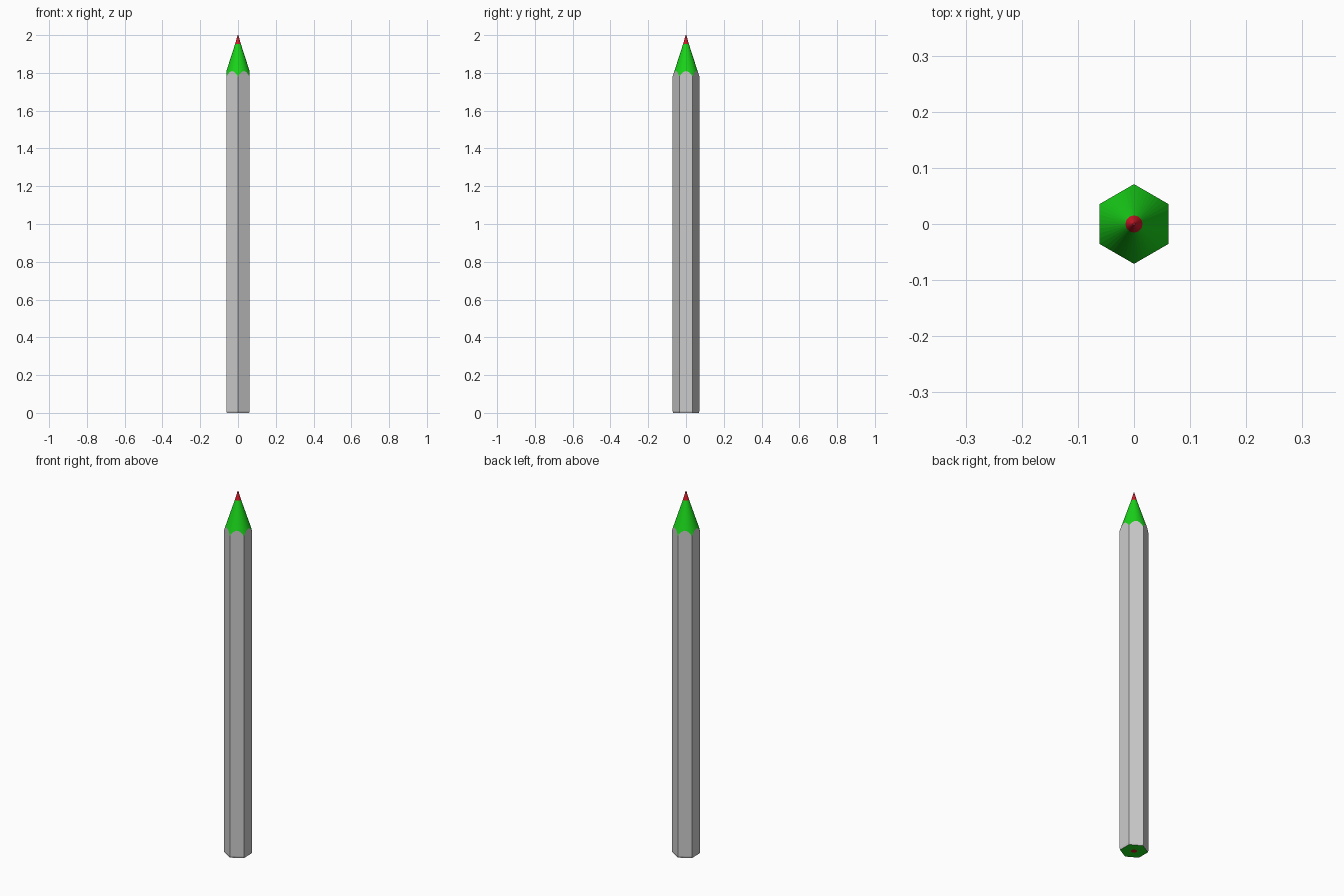
import bpy, bmesh, math

if "Cube" in bpy.data.objects:
    bpy.data.objects.remove(bpy.data.objects["Cube"])

SEG = 48            # divisible by 6, so hexagon corners land on vertices
FLAT = 0.0615       # centre to flat side
SLOPE = 3.1         # sharpened cone: z = 2 - SLOPE * r
LEAD = 0.015
TIP = 0.002
S60 = math.pi / 3


def hex_r(a):
    return FLAT / math.cos((a + S60 / 2) % S60 - S60 / 2)


def material(name, color):
    m = bpy.data.materials.new(name)
    m.diffuse_color = color
    m.use_nodes = True
    m.node_tree.nodes["Principled BSDF"].inputs["Base Color"].default_value = m.diffuse_color
    return m


def skin(name, groups, mat=None):
    """Bridge consecutive rings; each ring is a function angle -> (r, z)."""
    bm = bmesh.new()
    for rings, cap_first, cap_last in groups:
        loops = []
        for ring in rings:
            loop = []
            for i in range(SEG):
                a = 2 * math.pi * i / SEG
                r, z = ring(a)
                loop.append(bm.verts.new((r * math.cos(a), r * math.sin(a), z)))
            loops.append(loop)
        for lo, hi in zip(loops, loops[1:]):
            for i in range(SEG):
                j = (i + 1) % SEG
                bm.faces.new((lo[i], lo[j], hi[j], hi[i]))
        if cap_first:
            bm.faces.new(loops[0][::-1])
        if cap_last:
            bm.faces.new(loops[-1])
    me = bpy.data.meshes.new(name)
    bm.to_mesh(me)
    bm.free()
    ob = bpy.data.objects.new(name, me)
    bpy.context.collection.objects.link(ob)
    if mat:
        me.materials.append(mat)
    return ob


def circle(r, z):
    return lambda a: (r, z)


def hexagon(scale, z):
    return lambda a: (hex_r(a) * scale, z)


def cone_edge(a):
    return hex_r(a), 2 - SLOPE * hex_r(a)


green = material("green_wood", (0.01, 0.65, 0.01, 1))
red = material("red_lead", (0.65, 0.01, 0.02, 1))
lead_z = 2 - SLOPE * LEAD

# Painted hexagonal barrel with a small chamfer and scalloped upper edge
skin("painted_barrel", [([hexagon(0.96, 0), hexagon(1, 0.01), cone_edge], False, False)])

# Wood: sharpened cone on top, flat ring at the bottom end
skin("wood", [([cone_edge, circle(LEAD, lead_z)], False, False),
              ([circle(LEAD, 0), hexagon(0.96, 0)], False, False)], green)

# Lead: pointed tip on top, round disc at the bottom end
skin("lead", [([circle(LEAD, lead_z), circle(TIP, 2)], False, True),
              ([circle(LEAD, 0)], True, False)], red)
